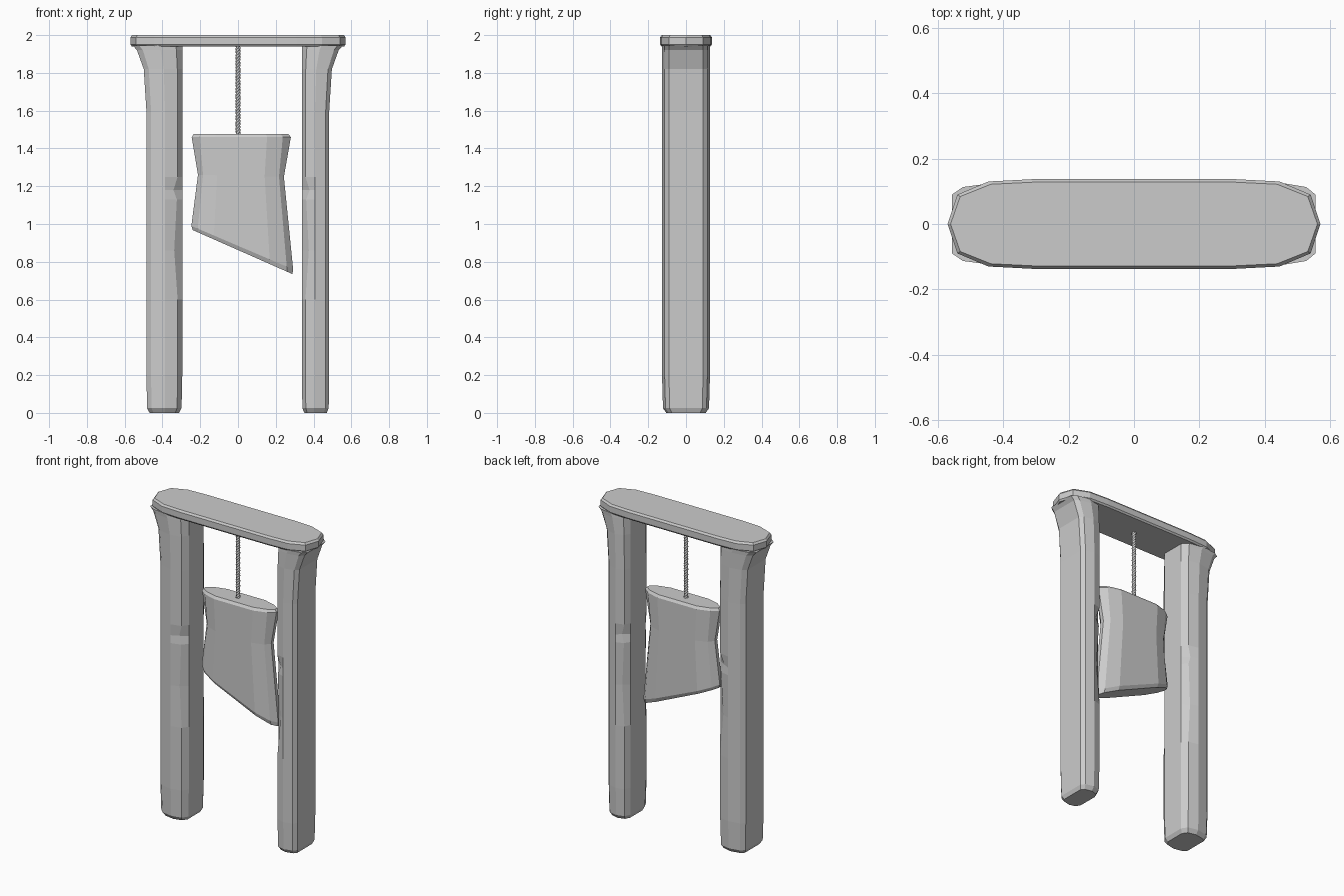
import bpy, bmesh
from math import cos, sin, pi

if "Cube" in bpy.data.objects:
    bpy.data.objects.remove(bpy.data.objects["Cube"])


def loft(name, rings):
    """Skin a stack of equal-length closed rings and cap both ends."""
    bm = bmesh.new()
    rows = [[bm.verts.new(p) for p in ring] for ring in rings]
    n = len(rows[0])
    for a, b in zip(rows, rows[1:]):
        for i in range(n):
            j = (i + 1) % n
            bm.faces.new((a[i], a[j], b[j], b[i]))
    bm.faces.new(rows[0][::-1])
    bm.faces.new(rows[-1])
    bmesh.ops.recalc_face_normals(bm, faces=bm.faces)
    mesh = bpy.data.meshes.new(name)
    bm.to_mesh(mesh)
    bm.free()
    obj = bpy.data.objects.new(name, mesh)
    bpy.context.collection.objects.link(obj)
    return obj


# Top beam: flat slab with faceted round ends
half = [(0.57, 0), (0.54, 0.09), (0.445, 0.13), (0.31, 0.137)]
outline = half + [(-x, y) for x, y in half[::-1]]
outline += [(x, -y) for x, y in outline[-2:0:-1]]


def beam_ring(z, inset):
    return [(x * (1 - inset / 0.57), y * (1 - inset / 0.137), z) for x, y in outline]


loft("top_beam", [beam_ring(1.94, 0.008), beam_ring(1.95, 0),
                  beam_ring(1.988, 0), beam_ring(2.0, 0.009)])

# Posts: ten-sided hewn timbers, flaring outward under the beam
# section points: (fraction from inner to outer side, y)
section = [(1, 0.09), (0.87, 0.113), (0.48, 0.127), (0.13, 0.112), (0, 0.075)]
section += [(u, -y) for u, y in section[::-1]]
# rings: z, shrink, outward flare, dent in the inner corner
levels = [(0, 0.82, 0, 0), (0.025, 0.96, 0, 0), (0.2, 1, 0, 0), (0.6, 1, 0, 0),
          (0.86, 1, 0, 0.018), (1.13, 1, 0, 0.004), (1.18, 1, 0, 0.022),
          (1.25, 1, 0, 0), (1.6, 1, 0, 0), (1.82, 1, 0.014, 0),
          (1.92, 1, 0.05, 0), (1.945, 1, 0.072, 0)]


def post(name, side, inner, outer):
    mid = (inner + outer) / 2
    rings = []
    for z, shrink, flare, dent in levels:
        ring = []
        for u, y in section:
            x = mid + (inner + u * (outer - inner) - mid) * shrink + flare * u
            if u == 0.13:
                x += dent
                y *= 1 - dent * 3
            ring.append((side * x, y * shrink, z))
        rings.append(ring)
    loft(name, rings)


post("left_post", -1, 0.295, 0.485)
post("right_post", 1, 0.338, 0.483)

# Blade: waisted lens-section plate with a slanted lower edge
# rows: left end x, left bevel x, right bevel x, right end x, left z, right z, shrink
blade_rows = [(-0.24, -0.21, 0.26, 0.288, 0.968, 0.735, 0.85),
              (-0.247, -0.213, 0.258, 0.292, 0.99, 0.76, 1),
              (-0.212, -0.185, 0.217, 0.243, 1.26, 1.25, 1),
              (-0.245, -0.203, 0.237, 0.28, 1.46, 1.46, 1),
              (-0.235, -0.195, 0.228, 0.268, 1.476, 1.476, 0.85)]
rings = []
for l0, l1, r1, r0, zl, zr, k in blade_rows:
    xs = [l0, l1, l1 * 0.6, r1 * 0.65, r1, r0]
    ys = [0.012, 0.045, 0.07, 0.07, 0.045, 0.012]
    pts = [(x, -y * k, zl + (zr - zl) * (x - l0) / (r0 - l0)) for x, y in zip(xs, ys)]
    rings.append(pts + [(x, -y, z) for x, y, z in pts[::-1]])
loft("blade", rings)

# Rope: three twisted strands
for s in range(3):
    curve = bpy.data.curves.new("rope_strand", 'CURVE')
    curve.dimensions = '3D'
    curve.bevel_depth = 0.0068
    curve.bevel_resolution = 1
    curve.use_fill_caps = True
    spline = curve.splines.new('POLY')
    steps = 120
    spline.points.add(steps)
    for i, p in enumerate(spline.points):
        t = i / steps
        a = 2 * pi * (t * 10 + s / 3)
        p.co = (0.0068 * cos(a), 0.0068 * sin(a), 1.465 + 0.485 * t, 1)
    bpy.context.collection.objects.link(bpy.data.objects.new(f"rope_strand_{s + 1}", curve))
